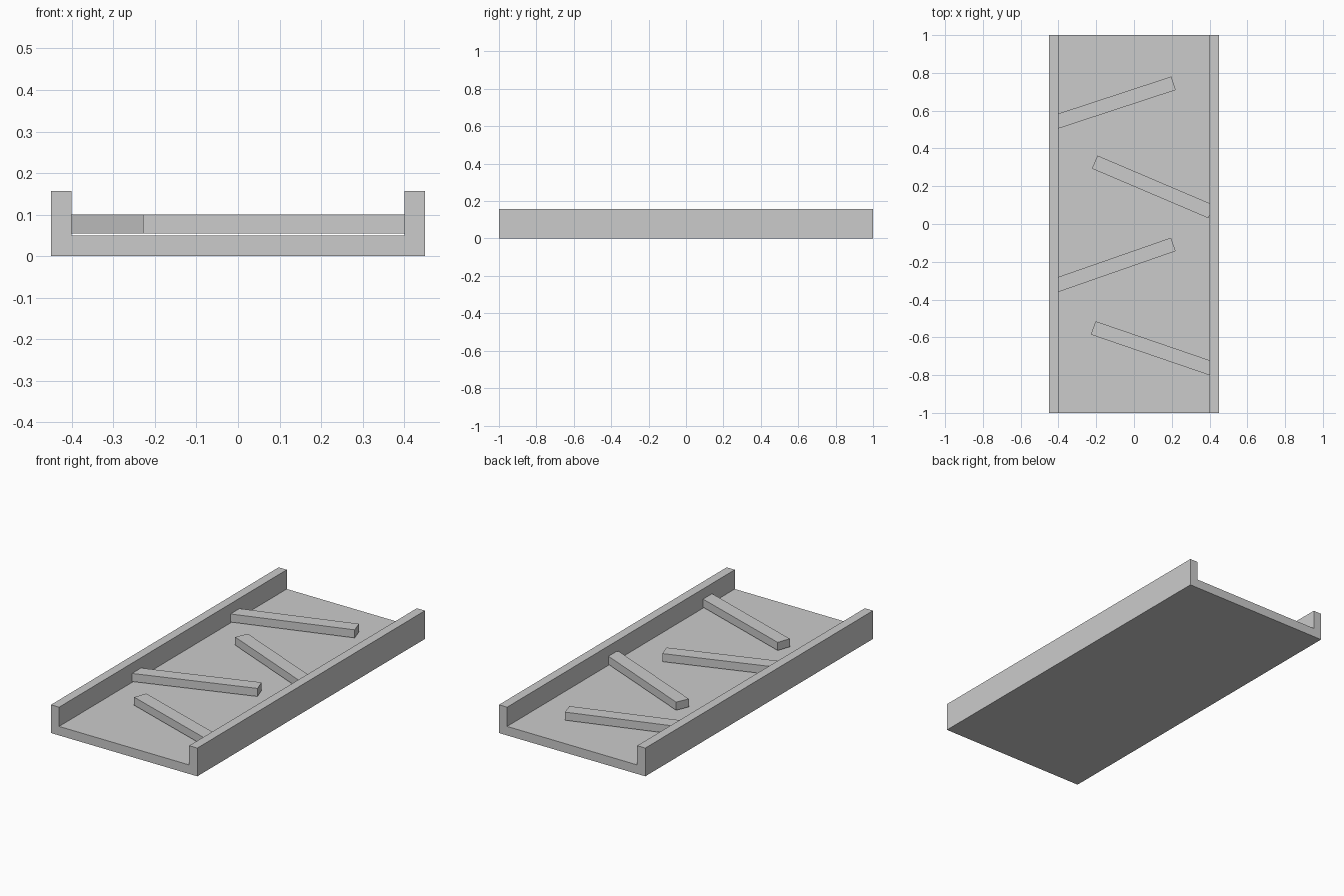
import bpy
from math import atan2, cos, sin

if "Cube" in bpy.data.objects:
    bpy.data.objects.remove(bpy.data.objects["Cube"])

FLOOR_TOP, WALL_TOP = 0.05, 0.157


def box(name, center, size, angle=0.0):
    bpy.ops.mesh.primitive_cube_add(size=1, location=center, rotation=(0, 0, angle))
    ob = bpy.context.object
    ob.name = name
    ob.scale = size
    bpy.ops.object.transform_apply(location=False, rotation=False, scale=True)
    return ob


# Tray floor
box("floor", (0, 0, FLOOR_TOP / 2), (0.9, 2, FLOOR_TOP))

# Side walls standing on the floor edges
for side, name in ((-1, "left_wall"), (1, "right_wall")):
    box(name, (side * 0.425, 0, (FLOOR_TOP + WALL_TOP) / 2),
        (0.05, 2, WALL_TOP - FLOOR_TOP))

# Slanted baffles: free end (x, y), then y where the centre line meets its wall;
# each one floats just above the floor and is let into the wall
baffles = [
    (0.209, 0.745, 0.545),
    (-0.208, 0.328, 0.069),
    (0.208, -0.108, -0.320),
    (-0.216, -0.550, -0.761),
]
LENGTH, WIDTH, BOTTOM, TOP = 0.67, 0.075, 0.055, 0.1
for i, (x, y, wall_y) in enumerate(baffles):
    wall_x = -0.4 if x > 0 else 0.4
    a = atan2(wall_y - y, wall_x - x)
    center = (x + cos(a) * LENGTH / 2, y + sin(a) * LENGTH / 2, (BOTTOM + TOP) / 2)
    box(f"baffle_{i + 1}", center, (LENGTH, WIDTH, TOP - BOTTOM), a)
